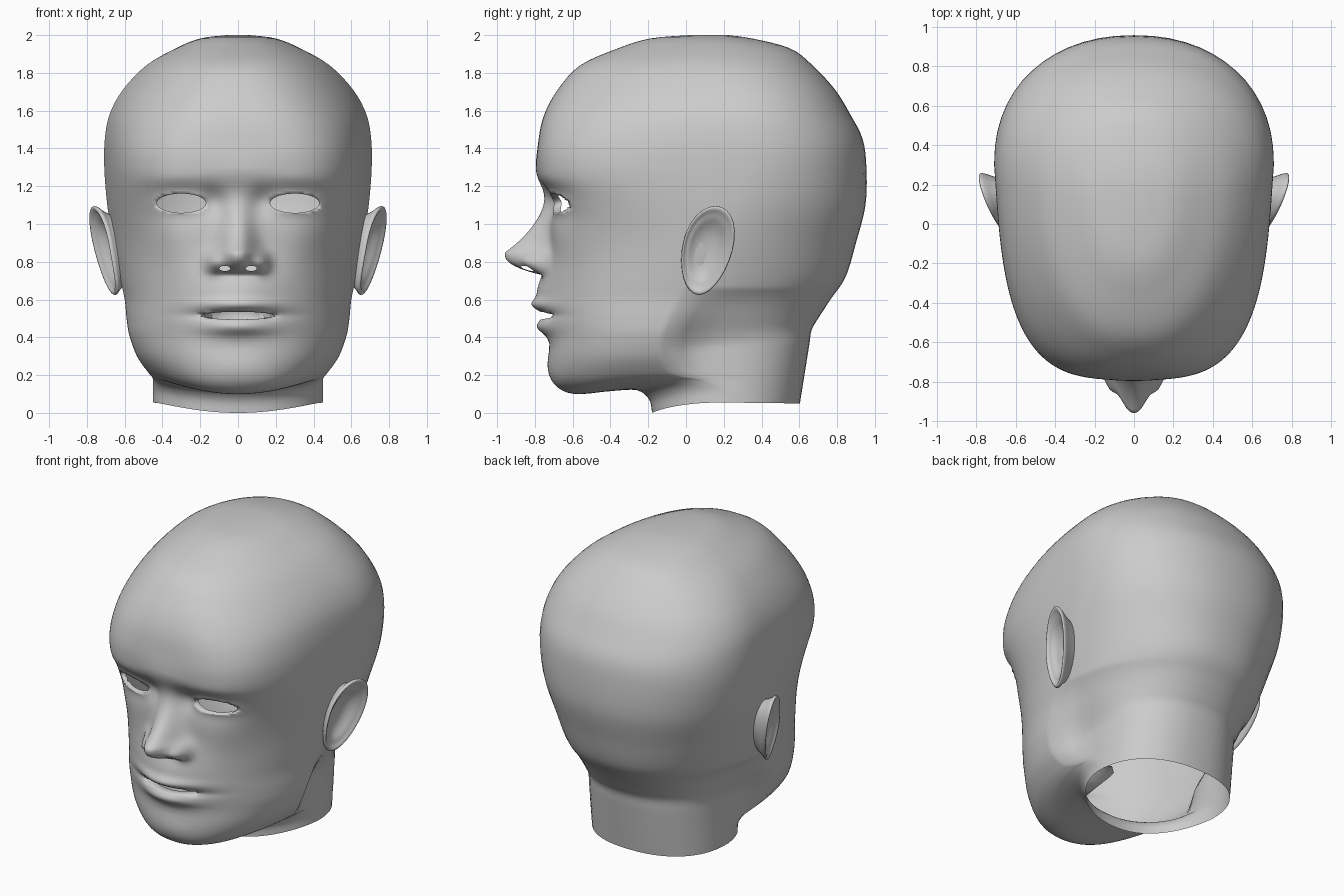
import bpy, bmesh
from math import sin, cos, pi, exp, ceil

if "Cube" in bpy.data.objects:
    bpy.data.objects.remove(bpy.data.objects["Cube"])

# ---------- helpers ----------
def catmull(a, b, c, d, t):
    return 0.5 * (2*b + (c-a)*t + (2*a-5*b+4*c-d)*t*t + (3*b-a-3*c+d)*t**3)

def clamp(v):
    return max(0.0, min(1.0, v))

def finish(bm, name):
    bmesh.ops.recalc_face_normals(bm, faces=bm.faces[:])
    for f in bm.faces:
        f.smooth = True
    me = bpy.data.meshes.new(name)
    bm.to_mesh(me)
    bm.free()
    ob = bpy.data.objects.new(name, me)
    bpy.context.collection.objects.link(ob)
    return ob

# ---------- head: level rings for the skull, tilted rings for jaw and neck ----------
SKULL = [  # z, front y, back y, half width
    (2.00, .02, .22, .06), (1.982, -.19, .35, .20), (1.93, -.36, .55, .33),
    (1.84, -.56, .67, .485), (1.71, -.68, .79, .61), (1.58, -.75, .87, .68),
    (1.45, -.78, .935, .705), (1.30, -.785, .955, .708), (1.10, -.738, .95, .692),
    (.90, -.722, .90, .66), (.72, -.74, .845, .625), (.60, -.745, .765, .60),
    (.50, -.735, .70, .59)]
JAW = [  # z front, z side, z back, front y, y of widest point, half width
    (.40, .41, .44, -.72, -.11, .575), (.26, .30, .37, -.72, -.12, .535),
    (.15, .22, .30, -.69, -.08, .48), (.10, .19, .26, -.59, .00, .455),
    (.115, .175, .22, -.40, .10, .45), (.12, .15, .18, -.26, .16, .45),
    (.07, .11, .12, -.195, .20, .45), (.00, .055, .05, -.18, .20, .45)]

rings = [(z, z, z, yf, yb, .30 - .4*max(0, z-1.35)**2 - .53*max(0, 1.2-z), w)
         for z, yf, yb, w in SKULL]
rings += [(zf, zs, zb, yf, .595 + .16*zb, ym, w) for zf, zs, zb, yf, ym, w in JAW]

rows = []
for i in range(len(rings) - 1):
    quad = [rings[max(i-1, 0)], rings[i], rings[i+1], rings[min(i+2, len(rings)-1)]]
    top, low = rings[i][0], rings[i+1][0]
    steps = ceil((top - low) / .0125) if .45 < top < 1.31 else 4   # dense rows on the face
    rows += [[catmull(*p, s / steps) for p in zip(*quad)] for s in range(steps)]
rows.append(rings[-1])

FRONT, BACK = 44, 14
def ring_points(r):
    zf, zs, zb, yf, yb, ym, w = r
    n = 2.3 + 1.2 * exp(-((zf - 1.3) / .3)**2)      # squarer at the forehead
    half = []
    for k in range(FRONT + 1):
        u = sin(pi / 2 * k / FRONT)
        c = max(0, 1 - u**n) ** (1 / n)
        half.append((w*u*(1 - .1*c), ym + (yf - ym)*c, zf + (zs - zf)*u*u))
    for k in range(1, BACK + 1):
        a = pi / 2 * k / BACK
        c, u = sin(a) ** .91, (cos(a) ** .91 if k < BACK else 0)
        y = ym + (yb - ym)*c
        # behind the jaw corner the skin steps in to the neck column
        neck = .45 * (1 - clamp((y - .2) / (yb - .2))**2.3) ** (1/2.3)
        mix = clamp((.66 - zs) / .32) * clamp((y - ym) / .16)
        half.append((w*u + (neck - w*u) * mix, y, zs + (zb - zs)*c))
    return half + [(-x, y, z) for x, y, z in half[-2:0:-1]]

def skin(bm, loops):
    for a, b in zip(loops, loops[1:]):
        for k in range(len(a)):
            m = (k + 1) % len(a)
            bm.faces.new((a[k], b[k], b[m], a[m]))

bm = bmesh.new()
loops = [[bm.verts.new(p) for p in ring_points(r)] for r in rows]
skin(bm, loops)
bm.faces.new(loops[0])

# ---------- openings for eyes, nostrils and mouth ----------
def opening(cx, cz, hx, hz):
    def dist(p):
        return (((p.x - cx) / hx)**2 + ((p.z - cz) / hz)**2) ** .5
    gone = [f for f in bm.faces if f.calc_center_median().y < -.4
            and dist(f.calc_center_median()) < 1]
    near = {v for f in gone for v in f.verts}
    bmesh.ops.delete(bm, geom=gone, context='FACES')
    near = {v for v in near if v.is_valid}
    for v in near:
        d = dist(v.co)
        if d > .01:
            v.co.x = cx + (v.co.x - cx) / d
            v.co.z = cz + (v.co.z - cz) / d
    return [e for e in bm.edges if e.is_boundary and e.verts[0] in near and e.verts[1] in near]

eyes = [opening(s * .30, 1.11, .13, .051) for s in (1, -1)]
for s in (1, -1):
    opening(s * .07, .765, .03, .014)
mouth = opening(0, .515, .20, .02)

# ---------- face relief ----------
BUMPS = [  # centre x, centre z, radius x, radius z, forward amount
    (.125, .795, .042, .052, .075),  # nostril wing
    (.00, 1.27, .16, .08, .012),     # between the brows
    (.32, 1.235, .20, .05, .012),    # brow
    (.28, 1.12, .19, .10, -.042),    # eye socket
    (.13, 1.12, .06, .07, -.03),     # inner eye corner
    (.30, 1.11, .13, .055, .035),    # eyelids
    (.36, .90, .15, .13, .018),      # cheek
    (.00, .62, .19, .14, .045),      # muzzle
    (.00, .573, .20, .032, .035),    # upper lip
    (.00, .452, .18, .045, .05),     # lower lip
    (.00, .517, .22, .02, -.025),    # mouth line
    (.00, .23, .18, .08, .015),      # chin
]
def nose(x, z):
    if z > 1.2 or z < .73:
        return 0
    ridge = .23 * (((1.2 - z) / .35)**1.9 if z > .85 else 1 - ((.85 - z) / .12)**2.4)
    width = min(.098, max(.058, .058 + .13 * (1.15 - z)))
    return ridge * exp(-(x / width)**2.3)

for v in bm.verts:
    x, y, z = abs(v.co.x), v.co.y, v.co.z
    if y < -.3 and z < 1.6:
        v.co.y -= nose(x, z) + sum(a * exp(-((x-cx)/rx)**2 - ((z-cz)/rz)**2)
                                   for cx, cz, rx, rz, a in BUMPS)

# ---------- eyelid rims and mouth cavity ----------
def extrude(edges, dy, cz=0, sx=1, sz=1):
    geom = bmesh.ops.extrude_edge_only(bm, edges=edges)["geom"]
    for v in geom:
        if isinstance(v, bmesh.types.BMVert):
            v.co = (v.co.x * sx, v.co.y + dy, cz + (v.co.z - cz) * sz)
    return [e for e in geom if isinstance(e, bmesh.types.BMEdge) and e.is_boundary]

for rim in eyes:
    extrude(rim, .04)
inner = extrude(mouth, .05, .515, .97)
inner = extrude(inner, .08, .515, .9, 4)
inner = extrude(inner, .22, .515, .8)
bmesh.ops.edgeloop_fill(bm, edges=inner)
finish(bm, "head")

# ---------- ears: an egg outline repeated as rim, hollow and back ----------
LAYERS = [  # scale, outward offset, share of the backward flare
    (.72, -.05, 0), (.86, .00, .55), (1.0, .005, 1), (1.0, .025, 1), (.93, .03, 1),
    (.84, .01, 1), (.72, .012, .9), (.58, -.005, .7), (.3, -.02, .5)]
bm = bmesh.new()
loops = []
for scale, off, flare in LAYERS:
    loop = []
    for k in range(14):
        c, s = cos(2*pi*k/14), sin(2*pi*k/14)
        y = .10 + scale * (.012 + .14*c*(1 + .13*s) + .045*s)
        z = .86 + scale * .245 * s
        x = .61 + .17 * (z - .62) + off + flare * .34 * max(y, 0)
        loop.append(bm.verts.new((x, y, z)))
    loops.append(loop)
skin(bm, loops)
bm.faces.new(loops[-1])
ear = finish(bm, "ears")
ear.modifiers.new("mirror", 'MIRROR').use_axis = (True, False, False)
sub = ear.modifiers.new("smooth", 'SUBSURF')
sub.levels = sub.render_levels = 1
